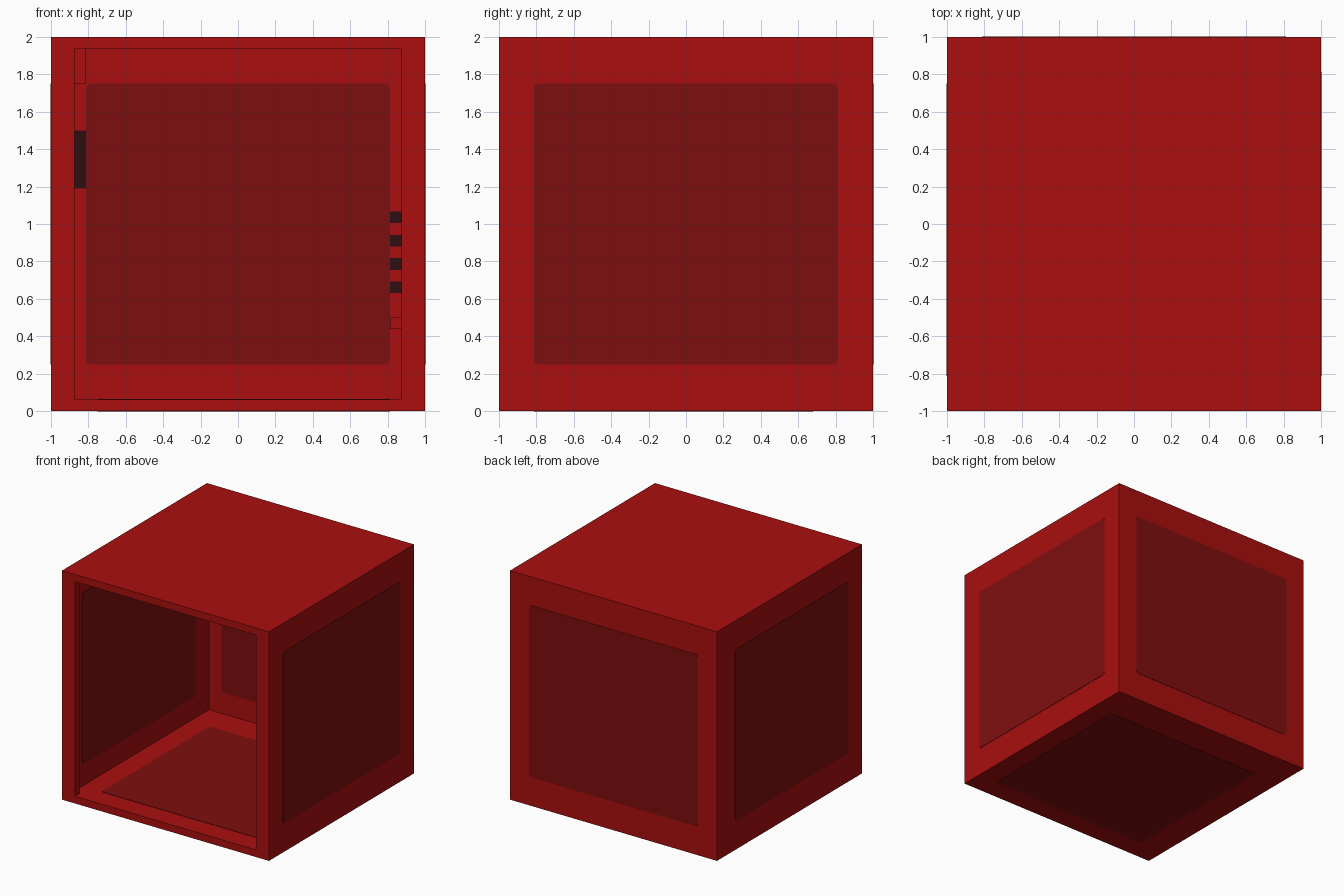
import bpy, bmesh, math
from mathutils import Matrix, Vector

if "Cube" in bpy.data.objects:
    bpy.data.objects.remove(bpy.data.objects["Cube"], do_unlink=True)


def material(name, rgb):
    m = bpy.data.materials.new(name)
    m.use_nodes = True
    m.diffuse_color = (*rgb, 1)
    bsdf = m.node_tree.nodes["Principled BSDF"]
    bsdf.inputs["Base Color"].default_value = (*rgb, 1)
    bsdf.inputs["Roughness"].default_value = 0.8
    return m


RED = material("red", (0.40, 0.0045, 0.0045))
DARK_RED = material("dark red", (0.21, 0.0045, 0.0045))
BLACK = material("near black", (0.027, 0.005, 0.006))


def add_object(name, bm, mat):
    bmesh.ops.recalc_face_normals(bm, faces=bm.faces)
    me = bpy.data.meshes.new(name)
    bm.to_mesh(me)
    bm.free()
    me.materials.append(mat)
    ob = bpy.data.objects.new(name, me)
    bpy.context.collection.objects.link(ob)
    return ob


def box(name, lo, hi, mat):
    lo, hi = Vector(lo), Vector(hi)
    bm = bmesh.new()
    bmesh.ops.create_cube(bm, size=1)
    bmesh.ops.transform(bm, verts=bm.verts, matrix=Matrix.Translation(
        (lo + hi) / 2) @ Matrix.Diagonal((*(hi - lo), 1)))
    return add_object(name, bm, mat)


def prism(name, points, vec, mat):
    """Extrude a closed outline along a vector."""
    bm = bmesh.new()
    face = bm.faces.new([bm.verts.new(p) for p in points])
    top = bmesh.ops.extrude_face_region(bm, geom=[face])["geom"]
    bmesh.ops.translate(bm, vec=vec, verts=[
        v for v in top if isinstance(v, bmesh.types.BMVert)])
    return add_object(name, bm, mat)


def panel(name, axis, pos, u0, u1, v0, v1, r=0.025, t=0.003):
    """Thin rounded plate, centred on the plane where the given axis equals pos."""
    pts = []
    corners = [(u1 - r, v1 - r), (u0 + r, v1 - r), (u0 + r, v0 + r), (u1 - r, v0 + r)]
    for i, (cu, cv) in enumerate(corners):
        for k in range(4):
            a = math.radians(90 * i + 30 * k)
            p = [cu + r * math.cos(a), cv + r * math.sin(a)]
            p.insert(axis, pos - t)
            pts.append(p)
    vec = [0, 0, 0]
    vec[axis] = 2 * t
    return prism(name, pts, vec, DARK_RED)


# Hollow case: a solid cube minus a room with a narrower front opening
P = 0.0625
IN, OPEN = 1 - P, 1 - 2 * P
case = box("case", (-1, -1, 0), (1, 1, 2), RED)
half = [(OPEN, -1.1), (OPEN, -IN), (IN, -IN), (IN, IN)]
plan = half + [(-x, y) for x, y in reversed(half)]
cutter = prism("case_cutter", [(x, y, P) for x, y in plan], (0, 0, 2 - 2 * P), RED)
cutter.hide_render = True
mod = case.modifiers.new("hollow", "BOOLEAN")
mod.operation = "DIFFERENCE"
mod.solver = "EXACT"
mod.object = cutter
bpy.context.view_layer.objects.active = case
bpy.ops.object.modifier_apply(modifier="hollow")
bpy.data.objects.remove(cutter, do_unlink=True)

# Dark panels on both faces of the side walls, back wall and floor
W = 0.8125
for side, out, inn in (("outer", 1, 0), ("inner", 0, 1)):
    d = 1 if out else IN
    panel(f"{side}_left_panel", 0, d, -W, W, 0.25, 1.75)
    panel(f"{side}_right_panel", 0, -d, -W, 0.75, 0.25, 1.75)
    panel(f"{side}_back_panel", 1, d, -W, W, 0.25, 1.75)
    panel(f"{side}_floor_panel", 2, P * inn, -0.75, W, -W, 0.68)

# Small fittings along both back corners of the room
Y = IN - P
box("corner_block", (-IN, Y, 1.75), (-W, IN, IN + 1), RED)
box("dark_strip", (-OPEN, IN - 0.008, 1.19), (-W, IN, 1.5), BLACK)
box("small_block", (W, Y, 0.44), (OPEN, IN, 0.5), RED)
for i in range(4):
    z = 0.63 + 0.125 * i
    box(f"dark_slot_{i + 1}", (W, IN - 0.008, z), (OPEN, IN, z + P), BLACK)
